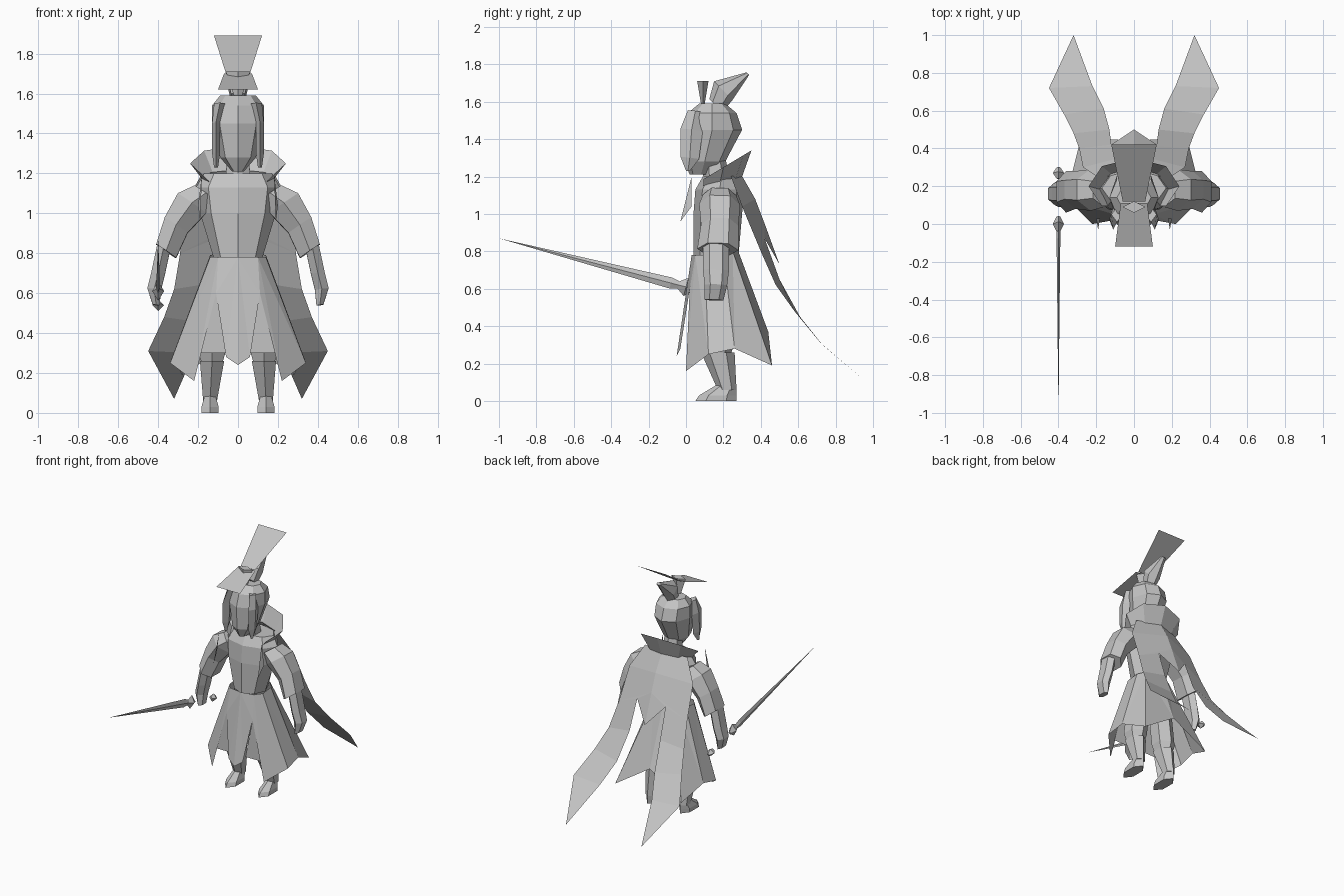
import bpy
from math import sin, cos, pi
from mathutils import Vector

cube = bpy.data.objects.get("Cube")
if cube:
    bpy.data.objects.remove(cube)

grey = bpy.data.materials.new("plain_grey")
grey.use_nodes = True
shade = [.55] * 3 + [1]
grey.diffuse_color = shade
grey.node_tree.nodes["Principled BSDF"].inputs["Base Color"].default_value = shade


def build(name, verts, faces, mirrored):
    """Make one flat-shaded part, optionally mirrored across the body."""
    mesh = bpy.data.meshes.new(name)
    mesh.from_pydata(verts, [], faces)
    mesh.materials.append(grey)
    part = bpy.data.objects.new(name, mesh)
    bpy.context.collection.objects.link(part)
    if mirrored:
        part.modifiers.new("mirror", 'MIRROR')


def tube(name, path, widths, depths=None, sides=6, mirrored=False, level=False):
    """Loft elliptical rings along a path, level or square to its direction."""
    path = [Vector(point) for point in path]
    along = Vector((0, 0, 1)) if level else (path[-1] - path[0]).normalized()
    across = Vector((1, 0, 0))
    across = (across - along * across.dot(along)).normalized()
    deep = along.cross(across)
    verts, faces = [], []
    for centre, width, depth in zip(path, widths, depths or widths):
        for i in range(sides):
            angle = 2 * pi * i / sides
            verts.append(centre + across * width * sin(angle) - deep * depth * cos(angle))
    for start in range(0, len(verts) - sides, sides):
        for i in range(sides):
            j = (i + 1) % sides
            faces.append((start + i, start + j, start + sides + j, start + sides + i))
    faces.append(tuple(reversed(range(sides))))
    faces.append(tuple(range(len(verts) - sides, len(verts))))
    build(name, verts, faces, mirrored)


def cloth(name, first_edge, second_edge):
    """Span a mirrored sheet between two edges with equally many points."""
    count = len(first_edge)
    faces = [(i, count + i, count + i + 1, i + 1) for i in range(count - 1)]
    build(name, first_edge + second_edge, faces, True)


def patch(name, *corners):
    """Make a mirrored piece of cloth, fanned from its first corner."""
    build(name, corners, [(0, i, i + 1) for i in range(1, len(corners) - 1)], True)


# Head, neck, side locks and tied hair
tube("head", [(0, .08, 1.21), (0, .1, 1.28), (0, .14, 1.45), (0, .14, 1.54), (0, .14, 1.59)],
     [.03, .09, .13, .13, .09], [.06, .11, .16, .13, .07], sides=8, level=True)
tube("neck", [(0, .17, 1.1), (0, .15, 1.3)], [.08, .06])
tube("side_lock", [(.11, .01, 1.23), (.11, .02, 1.3), (.11, .03, 1.45), (.09, .05, 1.55)],
     [.01, .02, .02, .03], [.01, .05, .06, .04], sides=4, mirrored=True)
tube("hair_knot", [(0, .16, 1.58), (0, .2, 1.66), (0, .33, 1.75)],
     [.04, .06, .02], [.05, .07, .01])

# Two flat headdress plates on a peg
patch("front_crest", (0, -.12, 1.62), (.1, -.12, 1.62), (.07, .11, 1.7), (0, .11, 1.7))
patch("rear_crest", (0, .12, 1.7), (.06, .12, 1.7), (.12, .42, 1.89), (0, .42, 1.89))
tube("crest_peg", [(0, .09, 1.59), (0, .09, 1.71)], [.02, .06], [.01, .03], sides=4)

# Torso with narrow waist
tube("torso", [(0, .16, .77), (0, .17, 1), (0, .18, 1.13), (0, .19, 1.2)],
     [.12, .19, .21, .17], [.12, .13, .13, .1], sides=8, level=True)

# Collar, flaring outward and rising to the back
collar_base, collar_rim = [], []
for step in range(1, 5):
    side, back = sin(pi * step / 4), -cos(pi * step / 4)
    collar_base.append((.17 * side, .18 + .12 * back, 1.16 + .04 * back))
    collar_rim.append((.24 * side, .2 + .15 * back, 1.25 + .09 * back))
cloth("collar", collar_base, collar_rim)
patch("hanging_ribbon", (.18, .03, 1.2), (.2, .03, 1.04), (.19, -.03, .96))

# Wide sleeves, forearms and hands
tube("sleeve", [(.16, .18, 1.1), (.23, .18, 1.05), (.31, .18, .94), (.36, .17, .81)],
     [.08, .1, .08, .07], [.09, .11, .1, .11], mirrored=True)
tube("forearm", [(.37, .16, .84), (.4, .16, .7), (.42, .16, .62), (.41, .15, .54)],
     [.04, .04, .04, .02], [.07, .07, .06, .05], mirrored=True)

# Skirt: overlapping panels with pointed tips, slit at the front
slit, flank, hip = (.11, .02, .6), (.34, .12, .25), (.33, .26, .28)
waist_front, waist_side, waist_back = (.1, .05, .78), (.14, .1, .78), (.14, .2, .79)
patch("skirt_front", (0, .03, .78), waist_front, slit, (.06, -.03, .28), (0, -.05, .24))
patch("skirt_lining", slit, (.05, .02, .3), (.2, .02, .3))
patch("skirt_corner", waist_front, waist_side, flank, (.22, 0, .16), slit)
patch("skirt_side", waist_side, waist_back, hip, flank)
patch("skirt_back", (.1, .25, .8), (0, .28, .8), (0, .44, .37), (.28, .46, .19),
      hip, waist_back)

# Cape: yoke over the shoulders, short middle point, two swept tails
yoke_centre = [(0, .29, 1.22), (0, .37, 1.08), (0, .42, .95)]
yoke_side = [(.18, .24, 1.2), (.27, .3, 1.04), (.29, .4, .8)]
inner_edge = [(.12, .42, .87), (.13, .5, .65), (.16, .61, .45), (.22, .73, .3)]
outer_edge = [yoke_side[-1], (.32, .48, .62), (.37, .58, .48), (.45, .72, .31)]
cloth("cape_yoke", yoke_centre, yoke_side)
patch("cape_web", yoke_centre[-1], yoke_side[-1], inner_edge[0])
patch("cape_point", yoke_centre[-1], inner_edge[0], (0, .5, .73))
cloth("cape_tail", inner_edge, outer_edge)
patch("cape_tip", inner_edge[-1], outer_edge[-1], (.32, 1, .07))

# Trousers and boots
tube("trouser_leg", [(.13, .17, .25), (.13, .17, .31), (.09, .17, .65)],
     [.06, .08, .08], [.07, .09, .09], mirrored=True, level=True)
tube("boot_shaft", [(.14, .22, .06), (.13, .17, .26)], [.04, .07], [.05, .09],
     mirrored=True, level=True)
tube("boot_foot", [(.14, .16, 0), (.14, .17, .03), (.14, .22, .09)],
     [.05, .05, .03], [.11, .1, .05], mirrored=True, level=True)


def sword_part(name, stations, widths, depths):
    """Place a four-sided part along the sloping line of the sword."""
    tube(name, [(-.4, y, .61 - .26 * y) for y in stations], widths, depths, sides=4)


# Sword pointing forward from one hand
sword_part("sword_pommel", [.3, .27, .24], [.01, .03, .01], [.01, .03, .01])
sword_part("sword_guard", [.04, 0, -.04], [.01, .03, .01], [.01, .05, .02])
sword_part("sword_blade", [0, -.08, -1], [.01, .01, 0], [.01, .03, 0])
